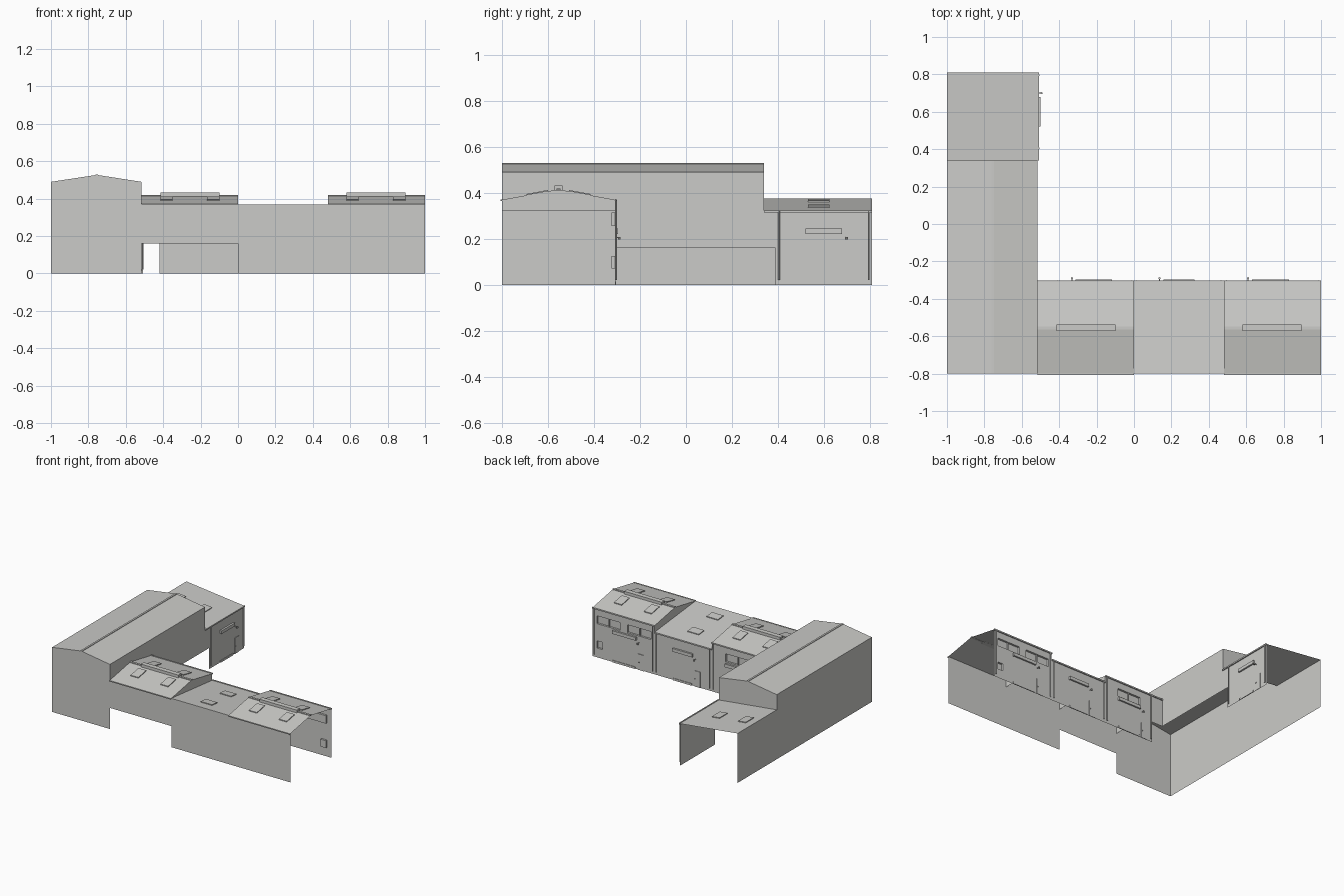
import bpy, bmesh, math
from mathutils import Matrix, Vector

cube = bpy.data.objects.get("Cube")
if cube:
    bpy.data.objects.remove(cube, do_unlink=True)

grey = bpy.data.materials.new("warm_grey")
grey.use_nodes = True
grey.diffuse_color = (0.6, 0.6, 0.58, 1)
grey.node_tree.nodes["Principled BSDF"].inputs["Base Color"].default_value = grey.diffuse_color

WEST, SPLIT, EAST, INNER = -1.0, 0.48, 1.0, -0.515
FRONT, BACK, COURT, STEP = -0.8, 0.81, -0.31, 0.34
EAVE, LOW, HIGH, TALL, RIDGE = 0.37, 0.32, 0.415, 0.49, 0.527
OPEN, MID_Y, MID_X = 0.16, -0.555, -0.755


def finish(name, bm, matrix=Matrix()):
    mesh = bpy.data.meshes.new(name)
    bm.transform(matrix)
    bm.to_mesh(mesh)
    bm.free()
    mesh.materials.append(grey)
    obj = bpy.data.objects.new(name, mesh)
    bpy.context.collection.objects.link(obj)
    return obj


def polygons(name, faces, matrix=Matrix()):
    bm = bmesh.new()
    for pts in faces:
        bm.faces.new([bm.verts.new(p) for p in pts])
    bmesh.ops.remove_doubles(bm, verts=bm.verts, dist=0.0001)
    return finish(name, bm, matrix)


def slab(name, x, y, base, height, matrix=Matrix(), skip_front=False):
    """Box whose bottom follows a height function of x and y."""
    bm = bmesh.new()
    bmesh.ops.create_cube(bm, size=1)
    bm.normal_update()
    if skip_front:
        front = [f for f in bm.faces if f.normal.y < -0.9]
        bmesh.ops.delete(bm, geom=front, context='FACES_ONLY')
    for v in bm.verts:
        px = x[0] if v.co.x < 0 else x[1]
        py = y[0] if v.co.y < 0 else y[1]
        floor = base(px, py) if callable(base) else base
        v.co = (px, py, floor + (height if v.co.z > 0 else 0))
    return finish(name, bm, matrix)


def tube(name, pos, radius, length, matrix):
    bm = bmesh.new()
    bmesh.ops.create_cone(bm, cap_ends=True, segments=8, radius1=radius, radius2=radius,
                          depth=length, matrix=Matrix.Translation(pos))
    return finish(name, bm, matrix)


def punched_wall(name, u0, u1, top, holes, matrix):
    """Flat wall in local xz with rectangular holes left out."""
    us = sorted({u0, u1, *[h[0] for h in holes], *[h[1] for h in holes]})
    zs = sorted({0, top, *[h[2] for h in holes], *[h[3] for h in holes]})
    faces = []
    for a, b in zip(us, us[1:]):
        for c, d in zip(zs, zs[1:]):
            u, z = (a + b) / 2, (c + d) / 2
            if not any(h[0] < u < h[1] and h[2] < z < h[3] for h in holes):
                faces.append([(a, 0, c), (b, 0, c), (b, 0, d), (a, 0, d)])
    polygons(name, faces, matrix)


def facade(name, origin, angle, u0, u1, top, half, windows=(), notch=None):
    """Loading bay wall: local front is -y, u runs to the viewer's right."""
    m = Matrix.Translation(origin) @ Matrix.Rotation(math.radians(angle), 4, 'Z')
    holes = list(windows) + ([notch] if notch else [])
    punched_wall(name + "_wall", u0, u1, top, holes, m)
    for i, (a, b, c, d) in enumerate(windows):
        slab(f"{name}_window_{i}", (a, b), (0, 0.015), c, d - c, m, True)
        if b - a > 0.1:
            mid = (a + b) / 2
            slab(f"{name}_mullion_{i}", (mid - 0.003, mid + 0.003), (0.004, 0.015), c, d - c, m)
    # Roller shutter with housing and bottom rail
    slab(name + "_shutter_housing", (-half, half), (-0.014, 0), 0.22, 0.024, m)
    slab(name + "_shutter", (-half + 0.005, half - 0.005), (-0.002, 0), 0.015, 0.205, m)
    slab(name + "_shutter_rail", (-half, half - 0.01), (-0.006, 0), 0, 0.015, m)
    # Side door, handle, meter box and lamp
    slab(name + "_door", (half + 0.012, half + 0.062), (-0.004, 0), 0, 0.12, m)
    slab(name + "_door_handle", (half + 0.018, half + 0.024), (-0.009, 0), 0.055, 0.006, m)
    lamp_u = half + 0.02
    slab(name + "_lamp_arm", (lamp_u - 0.002, lamp_u + 0.002), (-0.02, 0), 0.204, 0.004, m)
    tube(name + "_lamp", (lamp_u, -0.02, 0.203), 0.006, 0.01, m)
    # Downpipes, running from the eave gutter
    for side, u in (("left", max(u0, -0.21) + 0.015 if notch and notch[0] == u0 else u0 + 0.015),
                    ("right", notch[0] - 0.01 if notch and notch[1] == u1 else u1 - 0.015)):
        tube(f"{name}_downpipe_{side}", (u, -0.006, (top + 0.02) / 2), 0.004, top - 0.02, m)
    slab(name + "_gutter", (u0, u1), (-0.008, 0), top - 0.006, 0.01, m)


# Loading bays along the courtyard
facade("east_bay", (0.73, COURT, 0), 180, -0.27, 0.25, EAVE, 0.1,
       [(-0.235, -0.04, 0.255, 0.315), (0.02, 0.22, 0.255, 0.315), (-0.235, -0.19, 0.07, 0.125)])
facade("middle_bay", (0.24, COURT, 0), 180, -0.24, 0.24, LOW, 0.083)
facade("west_bay", (-0.215, COURT, 0), 180, -0.215, 0.3, EAVE, 0.097,
       [(-0.1, 0.1, 0.255, 0.315)], (0.205, 0.3, 0, OPEN))
facade("rear_bay", (INNER, 0.6, 0), 90, -0.26, 0.21, LOW, 0.08, (), (-0.26, -0.21, 0, OPEN))

# Street wall of the row, with the open passage beside the hall
polygons("row_front_wall", [
    [(INNER, FRONT, OPEN), (0, FRONT, OPEN), (0, FRONT, EAVE), (INNER, FRONT, EAVE)],
    [(0, FRONT, 0), (EAST, FRONT, 0), (EAST, FRONT, EAVE), (0, FRONT, EAVE)]])

# Tall hall: outer wall, gable ends and courtyard wall
polygons("hall_outer_wall", [[
    (WEST, FRONT, 0), (WEST, BACK, 0), (WEST, BACK, EAVE + 0.005),
    (WEST, STEP, EAVE + 0.005), (WEST, STEP, TALL), (WEST, FRONT, TALL)]])
for name, y, z_out, z_in in (("front", FRONT, 0, 0), ("back", STEP, EAVE + 0.005, LOW)):
    polygons(f"hall_{name}_gable", [[
        (WEST, y, z_out), (INNER, y, z_in), (INNER, y, TALL), (MID_X, y, RIDGE), (WEST, y, TALL)]])
polygons("hall_courtyard_wall", [[
    (INNER, FRONT, LOW), (INNER, COURT, LOW), (INNER, COURT, OPEN),
    (INNER, STEP, OPEN), (INNER, STEP, TALL), (INNER, FRONT, TALL)]])
polygons("hall_roof", [
    [(a, FRONT, za), (b, FRONT, zb), (b, STEP, zb), (a, STEP, za)]
    for a, za, b, zb in ((WEST, TALL, MID_X, RIDGE), (MID_X, RIDGE, INNER, TALL))])
slab("hall_ridge_cap", (MID_X - 0.007, MID_X + 0.007), (FRONT, STEP), RIDGE - 0.003, 0.006)


def gable_height(x, y):
    return HIGH - (HIGH - EAVE) * abs(y - MID_Y) / (MID_Y - FRONT)


def middle_height(x, y):
    return EAVE + (LOW - EAVE) * (y - FRONT) / (COURT - FRONT)


def rear_height(x, y):
    return EAVE + 0.005 + (LOW - EAVE - 0.005) * (x - WEST) / (INNER - WEST)


def roof_sheet(name, xs, ys, height):
    faces = []
    for a, b in zip(xs, xs[1:]):
        for c, d in zip(ys, ys[1:]):
            faces.append([(x, y, height(x, y)) for x, y in ((a, c), (b, c), (b, d), (a, d))])
    polygons(name, faces)


# Gabled roofs with inner end wall, ridge cap, vent and skylights
for name, x0, x1, inner, v0, v1 in (("west", INNER, 0, 0, -0.415, -0.1),
                                    ("east", SPLIT, EAST, SPLIT, 0.58, 0.895)):
    roof_sheet(name + "_roof", (x0, x1), (FRONT - 0.008, MID_Y, COURT + 0.003), gable_height)
    polygons(name + "_roof_end", [[
        (inner, FRONT, LOW), (inner, COURT, LOW), (inner, COURT, EAVE),
        (inner, MID_Y, HIGH), (inner, FRONT, EAVE)]])
    slab(name + "_fascia", (x0, x1), (FRONT - 0.008, FRONT), EAVE - 0.006, 0.008)
    slab(name + "_ridge_cap", (x0, x1), (MID_Y - 0.008, MID_Y + 0.008), HIGH - 0.003, 0.007)
    slab(name + "_ridge_vent", (v0, v1), (MID_Y - 0.018, MID_Y + 0.018), HIGH - 0.004, 0.022)
    for i, x in enumerate((v0, v1 - 0.065)):
        for side, y in (("front", -0.695), ("back", -0.51)):
            slab(f"{name}_skylight_{side}_{i}", (x, x + 0.065), (y, y + 0.095), gable_height, 0.006)

# Single-pitch roofs with two skylights each
roof_sheet("middle_roof", (0, SPLIT), (FRONT, COURT + 0.008), middle_height)
roof_sheet("rear_roof", (WEST, INNER + 0.008), (STEP, BACK), rear_height)
for i in range(2):
    y, x = (-0.72, -0.49)[i], (-0.94, -0.72)[i]
    slab(f"middle_skylight_{i}", (0.19, 0.285), (y, y + 0.065), middle_height, 0.006)
    slab(f"rear_skylight_{i}", (x, x + 0.065), (0.53, 0.625), rear_height, 0.006)
